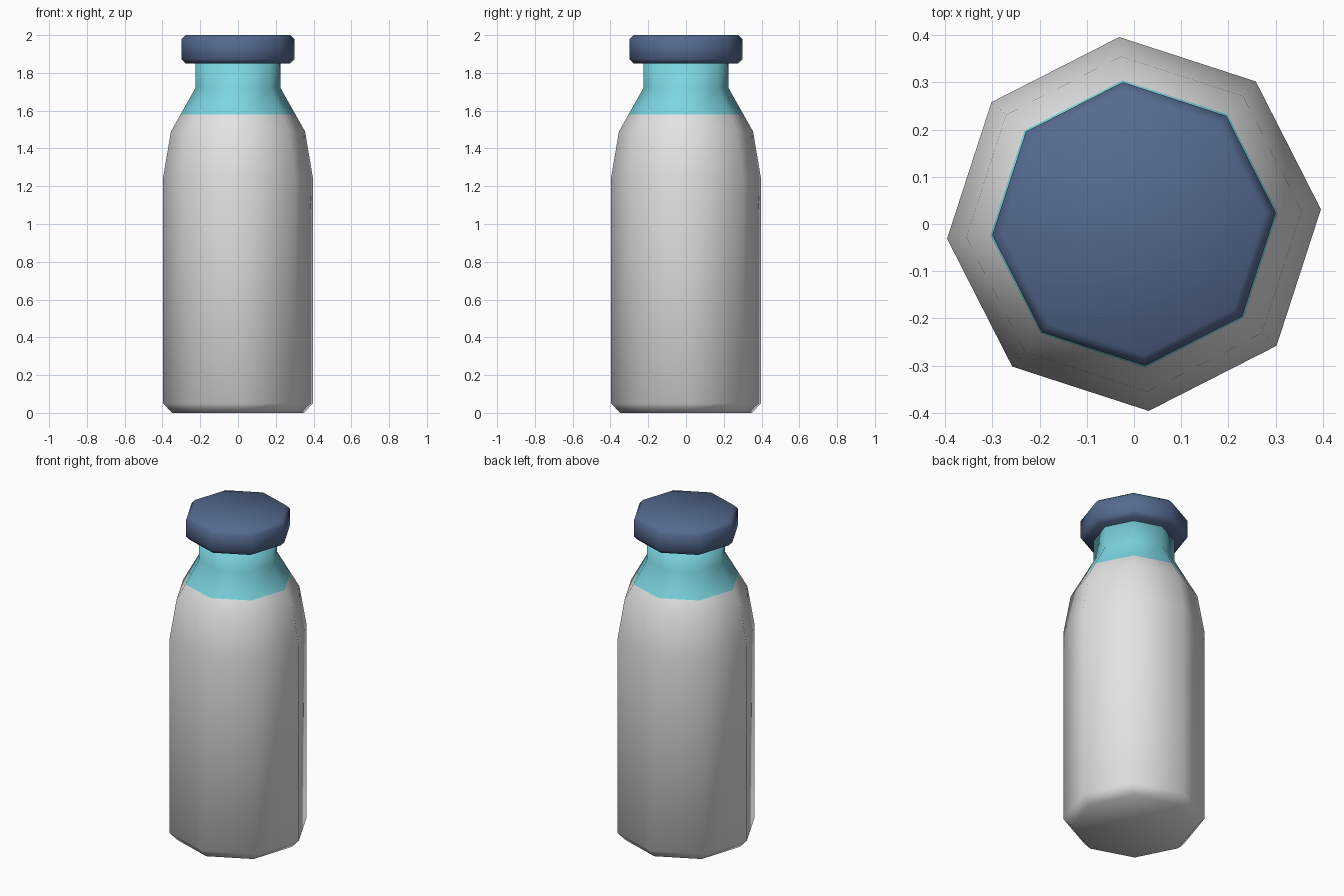
import bpy, bmesh, math

if "Cube" in bpy.data.objects:
    bpy.data.objects.remove(bpy.data.objects["Cube"])

SIDES = 8
TURN = math.radians(4.5)


def material(name, rgb):
    m = bpy.data.materials.new(name)
    m.diffuse_color = (*rgb, 1.0)
    m.use_nodes = True
    m.node_tree.nodes["Principled BSDF"].inputs["Base Color"].default_value = m.diffuse_color
    return m


def lathe(name, profile, mats, rule=lambda z: 0):
    """Closed eight-sided solid from (radius, z) rings, coloured by height."""
    bm = bmesh.new()
    rings = []
    for r, z in profile:
        rings.append([bm.verts.new((r * math.cos(TURN + math.tau * i / SIDES),
                                    r * math.sin(TURN + math.tau * i / SIDES), z))
                      for i in range(SIDES)])
    for low, high in zip(rings, rings[1:]):
        for i in range(SIDES):
            j = (i + 1) % SIDES
            bm.faces.new((low[i], low[j], high[j], high[i]))
    bm.faces.new(rings[0][::-1])
    bm.faces.new(rings[-1])
    for f in bm.faces:
        f.smooth = True
        f.material_index = rule(f.calc_center_median().z)
    mesh = bpy.data.meshes.new(name)
    bm.to_mesh(mesh)
    bm.free()
    for m in mats:
        mesh.materials.append(m)
    ob = bpy.data.objects.new(name, mesh)
    bpy.context.collection.objects.link(ob)
    return ob


white = material("milky_white", (0.76, 0.77, 0.76))
teal = material("pale_teal", (0.20, 0.67, 0.76))
navy = material("dusty_navy", (0.09, 0.145, 0.28))

# Bottle: white body and shoulder, teal collar and neck above z = 1.58
lathe("bottle",
      [(0.35, 0.0), (0.397, 0.05), (0.397, 1.25), (0.356, 1.49),
       (0.305, 1.58), (0.226, 1.72), (0.226, 1.86)],
      [white, teal], lambda z: 1 if z > 1.58 else 0)

# Cap with chamfered rims
lathe("cap",
      [(0.278, 1.85), (0.301, 1.873), (0.301, 1.977), (0.278, 2.0)],
      [navy])
